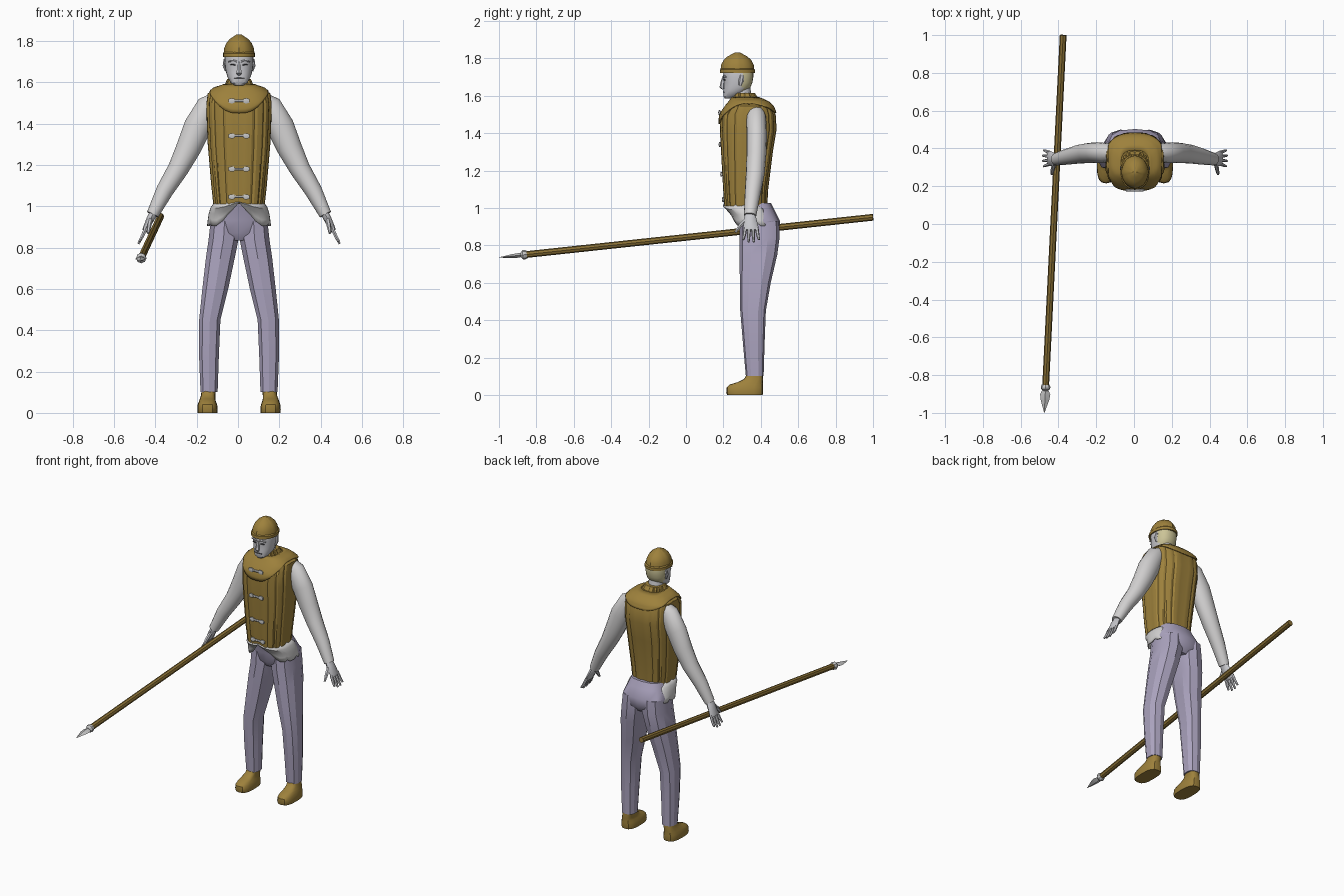
import bpy, bmesh
from math import sin, cos, pi, tau, radians, copysign
from mathutils import Vector

cube = bpy.data.objects.get("Cube")
if cube:
    bpy.data.objects.remove(cube, do_unlink=True)

CX = 0.005  # body centre line


def material(name, rgb):
    m = bpy.data.materials.new(name)
    m.use_nodes = True
    m.diffuse_color = (*rgb, 1)
    m.node_tree.nodes["Principled BSDF"].inputs["Base Color"].default_value = (*rgb, 1)
    return m


GOLD = material("tan leather", (0.34, 0.22, 0.045))
WOOD = material("dark wood", (0.25, 0.16, 0.035))
LILAC = material("lilac cloth", (0.41, 0.37, 0.52))
LINEN = material("pale linen", (0.66, 0.65, 0.65))
SKIN = material("grey skin", (0.58, 0.58, 0.61))
HAIR = material("straw hair", (0.60, 0.55, 0.31))
STEEL = material("light steel", (0.56, 0.56, 0.56))
DARK = material("dark features", (0.07, 0.07, 0.08))


def skin_rings(name, rings, mat, closed=True, caps=True, angle=35):
    """Bridge a list of point rings into a mesh object."""
    bm = bmesh.new()
    rows = [[bm.verts.new(p) for p in ring] for ring in rings]
    n = len(rows[0])
    for a, b in zip(rows, rows[1:]):
        for i in range(n if closed else n - 1):
            j = (i + 1) % n
            bm.faces.new((a[i], a[j], b[j], b[i]))
    if caps and closed:
        bm.faces.new(rows[0])
        bm.faces.new(rows[-1])
    bmesh.ops.recalc_face_normals(bm, faces=bm.faces)
    me = bpy.data.meshes.new(name)
    bm.to_mesh(me)
    bm.free()
    me.materials.append(mat)
    ob = bpy.data.objects.new(name, me)
    bpy.context.collection.objects.link(ob)
    bpy.ops.object.select_all(action="DESELECT")
    ob.select_set(True)
    bpy.context.view_layer.objects.active = ob
    bpy.ops.object.shade_smooth_by_angle(angle=radians(angle))
    return ob


def spow(v, p):
    return copysign(abs(v) ** (2 / p), v)


def oval(a, z, x0, x1, y0, y1, p=2.5, side=1):
    """Point on a rounded section; angle 0 faces the front."""
    return Vector((CX + side * ((x0 + x1) / 2 + (x1 - x0) / 2 * spow(sin(a), p)),
                   (y0 + y1) / 2 - (y1 - y0) / 2 * spow(cos(a), p), z))


def loft(name, rows, mat, n=16, p=2.5, side=1, angle=35):
    rings = [[oval(tau * i / n, *r, p, side) for i in range(n)] for r in rows]
    return skin_rings(name, rings, mat, angle=angle)


def round_loft(name, rows, mat, **kw):
    return loft(name, [(z, -h, h, y0, y1) for z, h, y0, y1 in rows], mat, **kw)


def tube(name, path, mat, n=8, side=1, ref=(0, 1, 0), angle=40):
    """Tube along (x, y, z, radius along ref, other radius) stations."""
    pts = [Vector((CX + side * s[0], s[1], s[2])) for s in path]
    rings = []
    for i, s in enumerate(path):
        d = (pts[min(i + 1, len(pts) - 1)] - pts[max(i - 1, 0)]).normalized()
        r = Vector(ref)
        u = (r - d * r.dot(d)).normalized()
        v = d.cross(u)
        rings.append([pts[i] + u * s[3] * cos(tau * k / n) + v * s[4] * sin(tau * k / n)
                      for k in range(n)])
    return skin_rings(name, rings, mat, angle=angle)


# Vest: quilted panels over an interpolated torso section
TORSO = [(0.88, .15, .27, .47), (0.96, .14, .25, .45), (1.01, .125, .205, .435), (1.1, .135, .198, .44),
         (1.3, .152, .187, .465), (1.42, .157, .18, .485), (1.5, .158, .184, .48),
         (1.545, .152, .215, .462), (1.575, .115, .24, .43), (1.59, .068, .25, .385),
         (1.615, .058, .258, .368)]


def torso(a, z, off=0.0):
    for lo, hi in zip(TORSO, TORSO[1:]):
        if z <= hi[0]:
            break
    t = (z - lo[0]) / (hi[0] - lo[0])
    h, y0, y1 = (lo[k] + (hi[k] - lo[k]) * t for k in (1, 2, 3))
    return oval(a, z, -h - off, h + off, y0 - off, y1 + off, 2.7)


N = 64
levels = [r[0] for r in TORSO[2:]]
skin_rings("vest", [[torso(tau * i / N, z, -.005 if i % 4 == 0 else 0) for i in range(N)]
                    for z in levels], GOLD, angle=25)


# Shoulder cape collar: V in front, dipping at the back
def cape_edge(a):
    c = cos(a)
    return 1.56 - (0.11 * max(c, 0) ** 3 + 0.05 * max(-c, 0) ** 2)


cape_rings = []
for k in range(8):
    cape_rings.append([torso(tau * i / N, cape_edge(tau * i / N) * (1 - k / 7) + 1.592 * k / 7, .008)
                       for i in range(N)])
cape = skin_rings("cape_collar", cape_rings, GOLD, caps=False)
cape.modifiers.new("thickness", "SOLIDIFY").thickness = 0.008

# Metal clasps down the front: bar with two loops
for k, z in enumerate((1.51, 1.34, 1.18, 1.045)):
    y = torso(0, z).y - (.012 if k == 0 else .004)
    tube(f"clasp_bar_{k}", [(-.045, y, z, .006, .007), (.045, y, z, .006, .007)], STEEL, n=6)
    for s in (1, -1):
        tube(f"clasp_loop_{k}_{s}", [(.022, y, z, .006, .012), (.036, y, z, .007, .015),
                                     (.05, y, z, .005, .01)], STEEL, n=6, side=s)

# Shirt tail: open at the back, notched in front
M = 33
arc = [radians(-128 + 256 * i / (M - 1)) for i in range(M)]
rows = []
for k in range(5):
    row = []
    for i, a in enumerate(arc):
        low = 0.905 + 0.1 * max(0, 1 - abs(a) / 0.55) + 0.012 * (i % 4 == 0)
        z = 1.02 + (low - 1.02) * k / 4
        row.append(torso(a, z, .008 if k else -.006))
    rows.append(row)
shirt = skin_rings("shirt_tail", rows, LINEN, closed=False, caps=False)
shirt.modifiers.new("thickness", "SOLIDIFY").thickness = 0.005

# Trouser seat
round_loft("trouser_seat", [(.835, .07, .31, .47), (.87, .135, .288, .497), (.93, .145, .278, .503),
                            (.985, .125, .262, .475), (1.025, .112, .25, .455)], LILAC, n=14, p=2.8)

for s, tag in ((1, "left"), (-1, "right")):
    # Trouser leg
    loft(f"{tag}_trouser_leg",
         [(.1, .102, .188, .32, .415), (.27, .096, .195, .305, .42), (.45, .088, .195, .29, .427),
          (.6, .05, .18, .288, .453), (.75, .018, .163, .286, .488), (.84, .0, .15, .286, .5),
          (.93, .0, .14, .285, .498)], LILAC, n=10, p=2.6, side=s, angle=25)
    # Shoe
    loft(f"{tag}_shoe",
         [(0, .105, .2, .22, .41), (.015, .103, .202, .215, .413), (.04, .106, .2, .218, .413),
          (.056, .112, .194, .235, .412), (.068, .115, .19, .275, .412), (.085, .115, .184, .31, .412),
          (.105, .112, .182, .322, .41)], GOLD, n=16, p=2.8, side=s)
    # Sleeve
    tube(f"{tag}_sleeve",
         [(.1, .375, 1.53, .035, .03), (.145, .376, 1.485, .052, .06), (.2, .378, 1.385, .055, .067),
          (.245, .376, 1.28, .053, .06), (.295, .37, 1.18, .05, .05), (.36, .356, 1.075, .042, .042),
          (.418, .343, .96, .033, .03)], LINEN, n=16, side=s)
    # Hand: palm, four fingers and thumb
    tube(f"{tag}_palm", [(.41, .343, .975, .025, .02), (.428, .343, .94, .034, .019),
                         (.452, .348, .89, .041, .015), (.458, .348, .88, .036, .01)], SKIN, side=s)
    for f in range(4):
        y = .318 + .02 * f
        drop = .012 * abs(f - 1.5)
        tube(f"{tag}_finger_{f}",
             [(.45, y, .895, .01, .01), (.468, y + .004 * (f - 1.5), .855, .009, .009),
              (.489 - drop / 3, y + .008 * (f - 1.5), .812 + drop, .006, .006)], SKIN, n=6, side=s)
    tube(f"{tag}_thumb", [(.426, .33, .945, .012, .012), (.435, .29, .905, .011, .011),
                          (.44, .264, .87, .007, .007)], SKIN, n=6, side=s, ref=(1, 0, 0))
    # Ear, eye and brow
    tube(f"{tag}_ear", [(.064, .29, 1.655, .008, .006), (.073, .295, 1.68, .015, .007),
                        (.07, .3, 1.71, .01, .006)], SKIN, n=6, side=s)
    tube(f"{tag}_eye", [(.017, .203, 1.683, .004, .002), (.029, .2035, 1.686, .006, .004),
                        (.042, .208, 1.684, .004, .002)], DARK, n=6, side=s)
    tube(f"{tag}_brow", [(.012, .2, 1.7, .006, .005), (.03, .202, 1.706, .006, .005),
                         (.05, .212, 1.7, .005, .004)], SKIN, n=6, side=s)

# Neck and head, hair on the back of the skull
tube("neck", [(0, .315, 1.54, .05, .052), (0, .305, 1.6, .045, .046), (0, .295, 1.66, .045, .046)],
     SKIN, n=14)
head = round_loft("head", [(1.585, .022, .208, .25), (1.597, .04, .2, .275), (1.625, .056, .2, .325),
                           (1.645, .062, .202, .345), (1.67, .067, .203, .355), (1.7, .069, .2, .36),
                           (1.73, .07, .2, .36), (1.77, .06, .21, .35)], SKIN, n=24, p=2.3)
head.data.materials.append(HAIR)
for poly in head.data.polygons:
    if poly.center.y > 0.3 and poly.center.z > 1.63:
        poly.material_index = 1
tube("nose", [(0, .2, 1.698, .006, .006), (0, .196, 1.67, .012, .01), (0, .193, 1.645, .014, .015),
              (0, .199, 1.636, .006, .01)], SKIN, n=6)
tube("mouth", [(-.025, .204, 1.619, .003, .002), (0, .2, 1.62, .004, .003), (.025, .204, 1.619, .003, .002)],
     DARK, n=6)

# Cap: ribbed dome with a rolled brim
round_loft("cap_brim", [(1.722, .07, .19, .36), (1.722, .077, .181, .369), (1.74, .077, .182, .369),
                        (1.746, .07, .19, .362)], GOLD, n=24, p=2.1)
dome = []
for z, h in ((1.735, .072), (1.765, .069), (1.79, .058), (1.81, .041), (1.822, .022), (1.832, .008)):
    dome.append([oval(tau * i / 32, z, *(w := (-h, h)), .275 + w[0] * 1.22, .275 + w[1] * 1.22, 2)
                 + Vector((sin(tau * i / 32), -cos(tau * i / 32), 0)) * (.003 if i % 8 == 0 else 0)
                 for i in range(32)])
skin_rings("cap_dome", dome, GOLD)

# Spear laid along its own line
BUTT, TIP = Vector((-.38, 1.0, .95)), Vector((-.48, -1.0, .735))


def spear_part(name, stations, mat, n=8, angle=20):
    path = [(*BUTT.lerp(TIP, t), rz, rx) for t, rz, rx in stations]
    return tube(name, path, mat, n=n, ref=(0, 0, 1), angle=angle)


spear_part("spear_shaft", [(0, .018, .018), (.93, .018, .018)], WOOD)
spear_part("spear_collar", [(.925, .02, .02), (.93, .025, .025), (.936, .025, .025), (.942, .012, .012)], STEEL)
spear_part("spear_blade", [(.935, .01, .011), (.951, .012, .027), (.965, .01, .023), (1, .001, .001)], STEEL, n=4)
